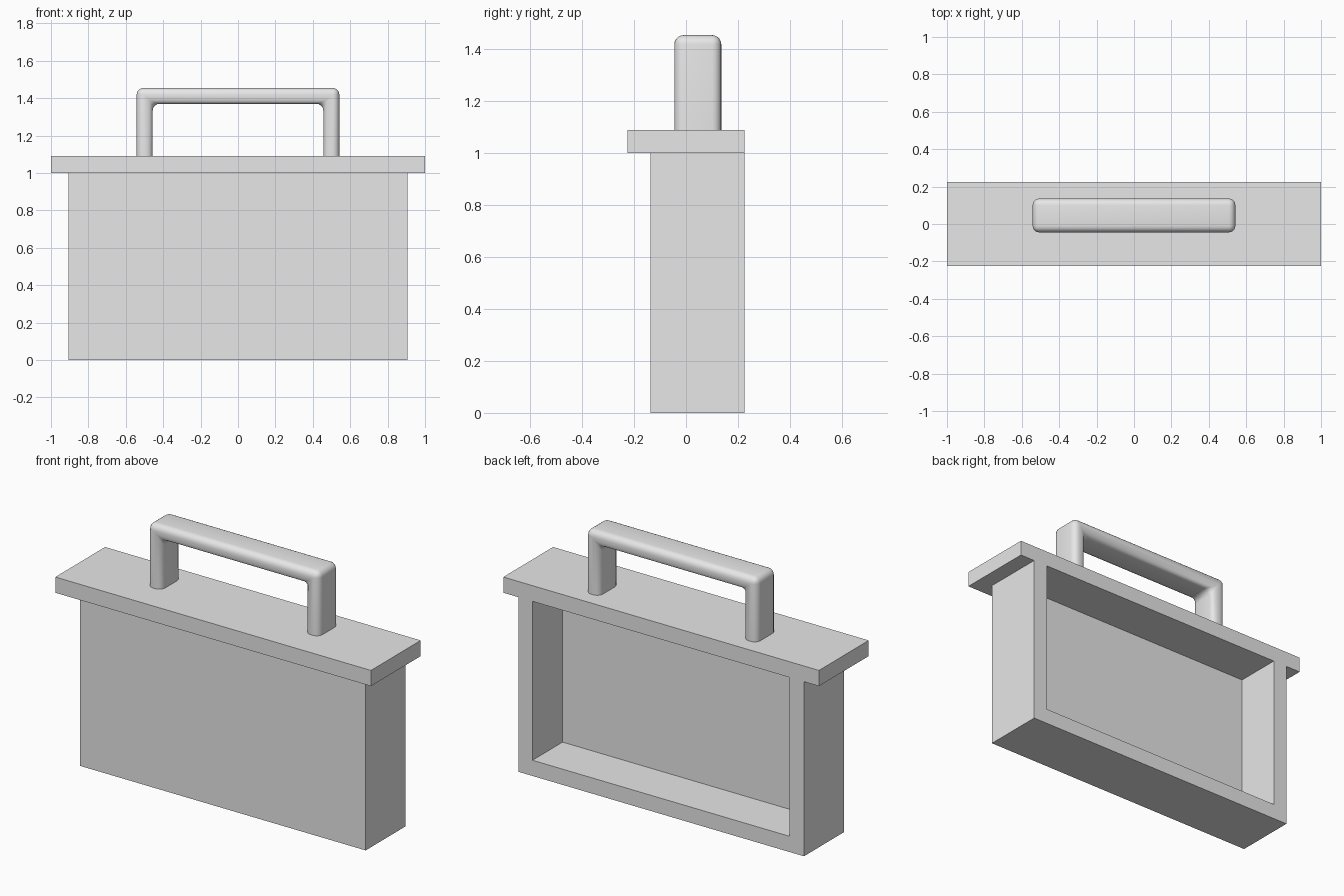
import bpy
import bmesh
import math

cube = bpy.data.objects.get("Cube")
if cube:
    bpy.data.objects.remove(cube, do_unlink=True)

grey = bpy.data.materials.new("plain_grey")
grey.use_nodes = True
grey.diffuse_color = (0.8, 0.8, 0.8, 1)
grey.node_tree.nodes["Principled BSDF"].inputs["Base Color"].default_value = (0.8, 0.8, 0.8, 1)

WALL = 0.09
BACK = 0.225


def make_object(name, bm):
    mesh = bpy.data.meshes.new(name)
    bmesh.ops.recalc_face_normals(bm, faces=bm.faces)
    bm.to_mesh(mesh)
    bm.free()
    mesh.materials.append(grey)
    obj = bpy.data.objects.new(name, mesh)
    bpy.context.collection.objects.link(obj)
    return obj


def box(name, x, y0, y1, z0, z1):
    """Box centred on x = 0 with half width x."""
    bm = bmesh.new()
    bmesh.ops.create_cube(bm, size=1)
    for v in bm.verts:
        v.co = (v.co.x * 2 * x, y1 if v.co.y > 0 else y0, z1 if v.co.z > 0 else z0)
    return make_object(name, bm)


def activate(obj):
    bpy.ops.object.select_all(action='DESELECT')
    obj.select_set(True)
    bpy.context.view_layer.objects.active = obj


def combine(target, other, operation):
    """Apply a boolean and remove the helper."""
    mod = target.modifiers.new(operation.lower(), 'BOOLEAN')
    mod.solver = 'EXACT'
    mod.operation = operation
    mod.object = other
    activate(target)
    bpy.ops.object.modifier_apply(modifier=mod.name)
    bpy.data.objects.remove(other, do_unlink=True)


# Housing: narrow body with an overhanging lid, hollowed from the back
housing = box("housing", 0.905, -0.137, BACK, 0, 1.0)
lid = box("lid", 1.0, -BACK, BACK, 1.0, 1.09)
combine(housing, lid, 'UNION')
recess = box("recess_cutter", 0.905 - WALL, -0.137 + WALL, BACK + 0.2, WALL, 1.0)
combine(housing, recess, 'DIFFERENCE')

# Merge coplanar faces so the back frame and lid edge are one surface
bm = bmesh.new()
bm.from_mesh(housing.data)
bmesh.ops.remove_doubles(bm, verts=bm.verts, dist=0.0001)
bmesh.ops.dissolve_limit(bm, angle_limit=math.radians(1), verts=bm.verts, edges=bm.edges)
bm.to_mesh(housing.data)
bm.free()

# Handle: square arch with rounded edges, its feet sunk into the lid
OUT, IN, FOOT, TOP, UNDER = 0.542, 0.456, 1.05, 1.455, 1.37
arch = [(-OUT, FOOT), (-OUT, TOP), (OUT, TOP), (OUT, FOOT),
        (IN, FOOT), (IN, UNDER), (-IN, UNDER), (-IN, FOOT)]
bm = bmesh.new()
face = bm.faces.new([bm.verts.new((x, -0.045, z)) for x, z in arch])
sweep = bmesh.ops.extrude_face_region(bm, geom=[face])
for v in sweep["geom"]:
    if isinstance(v, bmesh.types.BMVert):
        v.co.y = 0.136
bmesh.ops.recalc_face_normals(bm, faces=bm.faces)
edges = [e for e in bm.edges if max(v.co.z for v in e.verts) > FOOT + 0.01]
bmesh.ops.bevel(bm, geom=edges, offset=0.036, segments=5, profile=0.5,
                affect='EDGES', clamp_overlap=True)
handle = make_object("handle", bm)
activate(handle)
bpy.ops.object.shade_smooth_by_angle(angle=math.radians(35))
